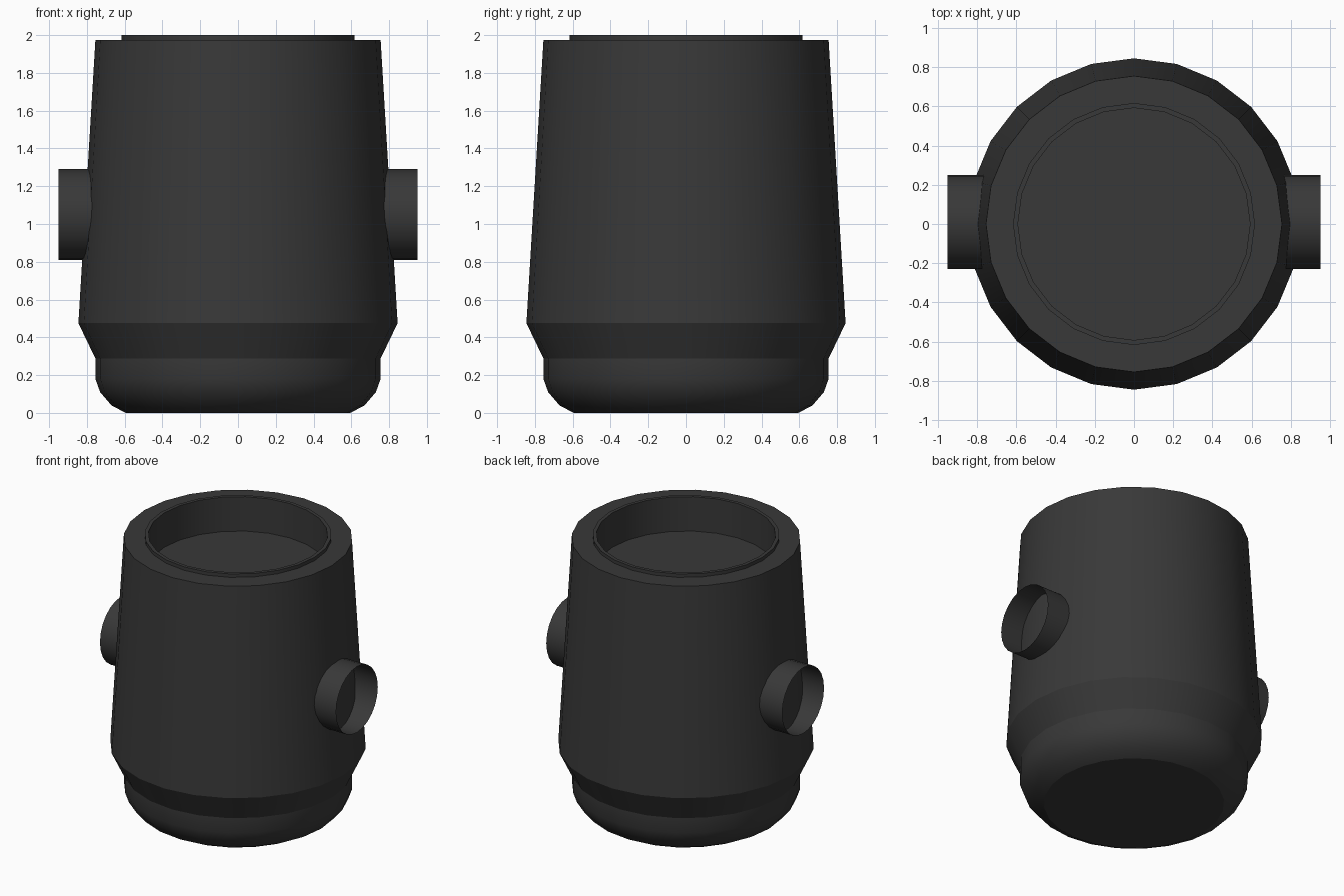
import bpy, bmesh, math

if "Cube" in bpy.data.objects:
    bpy.data.objects.remove(bpy.data.objects["Cube"])

dark = bpy.data.materials.new("dark_grey")
dark.diffuse_color = (0.04, 0.04, 0.04, 1)
dark.use_nodes = True
dark.node_tree.nodes["Principled BSDF"].inputs["Base Color"].default_value = dark.diffuse_color


def finish(name, bm):
    bmesh.ops.recalc_face_normals(bm, faces=bm.faces[:])
    mesh = bpy.data.meshes.new(name)
    bm.to_mesh(mesh)
    bm.free()
    obj = bpy.data.objects.new(name, mesh)
    bpy.context.collection.objects.link(obj)
    mesh.materials.append(dark)
    bpy.ops.object.select_all(action='DESELECT')
    obj.select_set(True)
    bpy.context.view_layer.objects.active = obj
    bpy.ops.object.shade_smooth_by_angle(angle=math.radians(24))
    return obj


def lathe(name, profile, sides):
    """Revolve (radius, z) points; both ends are capped with a flat polygon."""
    bm = bmesh.new()
    rings = [[bm.verts.new((r * math.cos(math.tau * i / sides),
                            r * math.sin(math.tau * i / sides), z))
              for i in range(sides)] for r, z in profile]
    for a, b in zip(rings, rings[1:]):
        for i in range(sides):
            j = (i + 1) % sides
            bm.faces.new((a[i], a[j], b[j], b[i]))
    bm.faces.new(rings[0][::-1])
    bm.faces.new(rings[-1])
    return finish(name, bm)


def pipe_stub(name, side, radius=0.24, y=0.01, z=1.05, sides=24):
    """Open thin pipe running along x, from inside the body wall outwards."""
    bm = bmesh.new()
    rings = [[bm.verts.new((side * x, y + radius * math.cos(math.tau * i / sides),
                            z + radius * math.sin(math.tau * i / sides)))
              for i in range(sides)] for x in (0.74, 0.95)]
    for i in range(sides):
        j = (i + 1) % sides
        bm.faces.new((rings[0][i], rings[0][j], rings[1][j], rings[1][i]))
    return finish(name, bm)


# Body: rounded base, flared shoulder, tapering wall, raised lip, recessed well
lathe("chamber_body", [
    (0.595, 0.0), (0.67, 0.04), (0.73, 0.11), (0.755, 0.18), (0.755, 0.288),
    (0.845, 0.475), (0.755, 1.975), (0.617, 1.975), (0.617, 2.0),
    (0.592, 2.0), (0.592, 1.75)], 24)

# Side pipe stubs
for label, side in (("left", -1), ("right", 1)):
    pipe_stub(label + "_pipe_stub", side)
